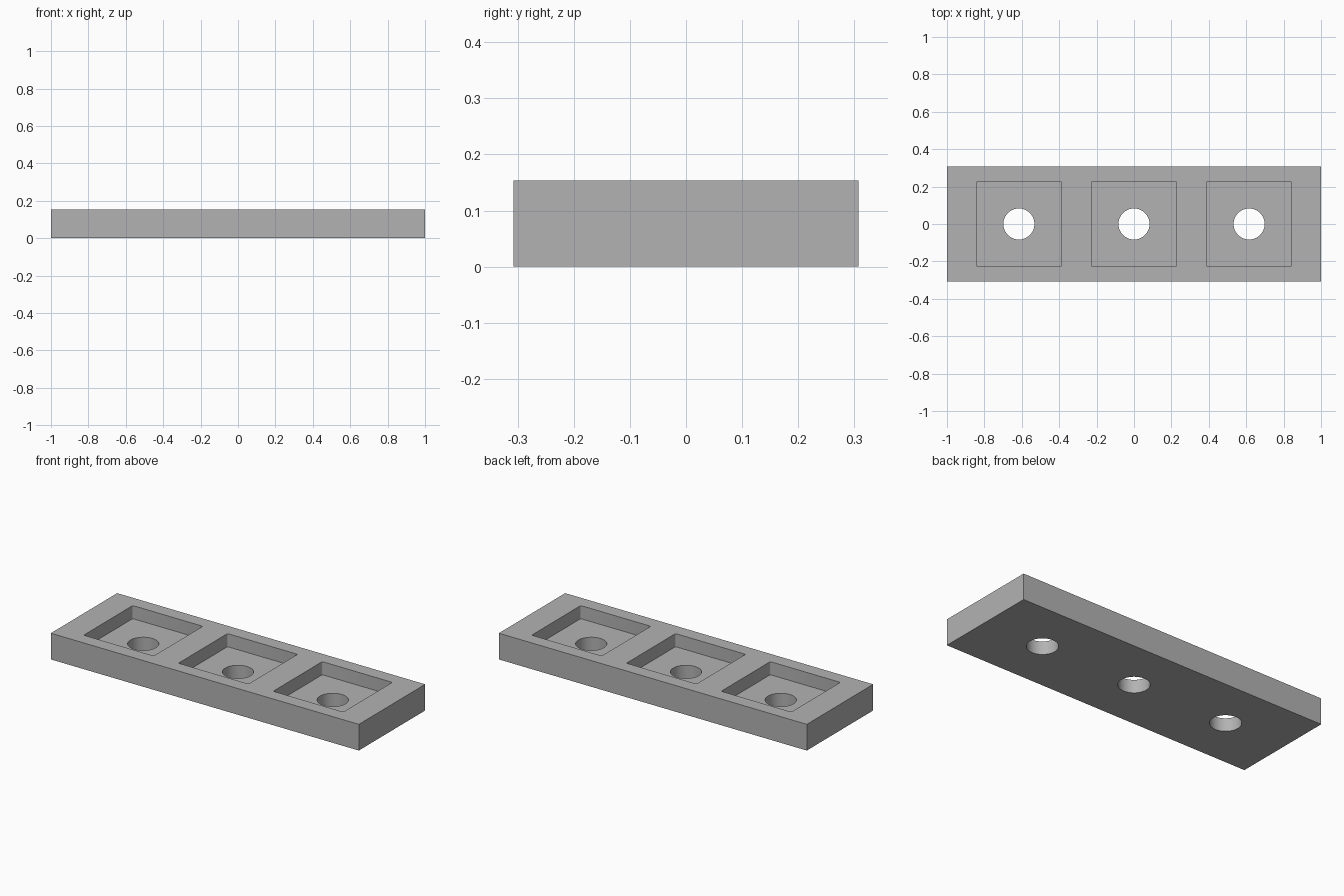
import bpy
import bmesh
from mathutils import Matrix, Vector

UNIT = 2 / 13                      # the plate is 13 x 4 x 1 units
LENGTH, WIDTH, HEIGHT = 2.0, 4 * UNIT, UNIT
PITCH = 4 * UNIT                   # spacing of the pockets
POCKET, FLOOR, CORNER = 0.455, UNIT / 2, 0.008
HOLE_RADIUS = 0.083

cube = bpy.data.objects.get("Cube")
if cube:
    bpy.data.objects.remove(cube, do_unlink=True)

grey = bpy.data.materials.new("plain grey")
grey.use_nodes = True
grey.diffuse_color = (0.45, 0.45, 0.45, 1)
grey.node_tree.nodes["Principled BSDF"].inputs["Base Color"].default_value = grey.diffuse_color


def make_object(name, bm):
    mesh = bpy.data.meshes.new(name)
    bm.to_mesh(mesh)
    bm.free()
    mesh.materials.append(grey)
    obj = bpy.data.objects.new(name, mesh)
    bpy.context.collection.objects.link(obj)
    return obj


def box(name, size, bottom, xs=(0,), corner=0):
    """Boxes of one size standing on a height, one at each x."""
    bm = bmesh.new()
    for x in xs:
        place = Matrix.Translation((x, 0, bottom + size[2] / 2))
        bmesh.ops.create_cube(bm, size=1, matrix=place @ Matrix.Diagonal(Vector((*size, 1))))
    if corner:
        upright = [e for e in bm.edges
                   if abs(e.verts[0].co.z - e.verts[1].co.z) > size[2] / 2]
        bmesh.ops.bevel(bm, geom=upright, offset=corner, segments=3,
                        profile=0.5, affect='EDGES')
    return make_object(name, bm)


def cylinders(name, radius, depth, xs):
    bm = bmesh.new()
    for x in xs:
        bmesh.ops.create_cone(bm, cap_ends=True, segments=64, radius1=radius, radius2=radius,
                              depth=depth, matrix=Matrix.Translation((x, 0, 0)))
    return make_object(name, bm)


def cut(target, cutter):
    mod = target.modifiers.new(cutter.name, 'BOOLEAN')
    mod.operation = 'DIFFERENCE'
    mod.solver = 'EXACT'
    mod.object = cutter
    cutter.hide_render = True
    bpy.context.view_layer.objects.active = target
    bpy.ops.object.modifier_apply(modifier=mod.name)
    bpy.data.objects.remove(cutter, do_unlink=True)


# Plate with three square pockets, each with a round through hole
centres = [-PITCH, 0, PITCH]
plate = box("pocketed_plate", (LENGTH, WIDTH, HEIGHT), 0)
cut(plate, box("pocket_cutter", (POCKET, POCKET, HEIGHT), FLOOR, centres, CORNER))
cut(plate, cylinders("hole_cutter", HOLE_RADIUS, 4 * HEIGHT, centres))

# Smooth hole walls, crisp edges
plate.select_set(True)
bpy.context.view_layer.objects.active = plate
bpy.ops.object.shade_smooth_by_angle(angle=0.55)
